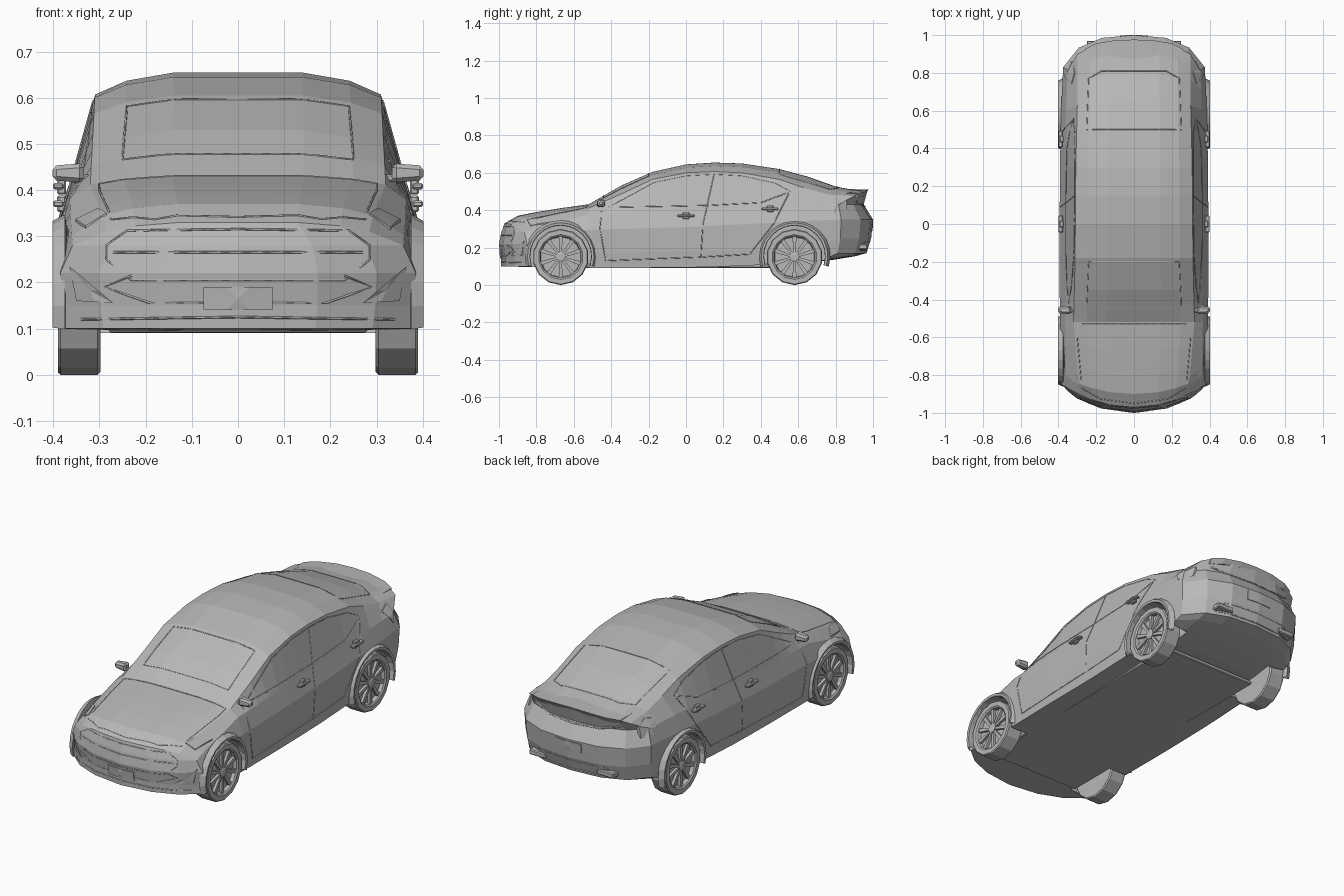
import bpy, bmesh, math
from mathutils import Vector
from mathutils.bvhtree import BVHTree

if "Cube" in bpy.data.objects:
    bpy.data.objects.remove(bpy.data.objects["Cube"])

paint = bpy.data.materials.new("grey_paint")
paint.diffuse_color = (0.48, 0.48, 0.48, 1)
paint.use_nodes = True
paint.node_tree.nodes["Principled BSDF"].inputs["Base Color"].default_value = paint.diffuse_color


def finish(name, bm):
    bmesh.ops.recalc_face_normals(bm, faces=bm.faces[:])
    me = bpy.data.meshes.new(name)
    bm.to_mesh(me)
    bm.free()
    me.materials.append(paint)
    ob = bpy.data.objects.new(name, me)
    bpy.context.collection.objects.link(ob)
    return ob


def lerp(curve, t):
    if t <= curve[0][0]:
        return curve[0][1]
    for (a, u), (b, v) in zip(curve, curve[1:]):
        if t <= b:
            return u + (v - u) * (t - a) / (b - a)
    return curve[-1][1]


def loft(bm, rings):
    for a, b in zip(rings, rings[1:]):
        for i in range(len(a)):
            j = (i + 1) % len(a)
            bm.faces.new((a[i], a[j], b[j], b[i]))


# ---- body shell: section curves along the length
TOP = [(-1, .33), (-.9, .37), (-.75, .4), (-.52, .432), (-.35, .53), (-.18, .605), (0, .645),
       (.15, .655), (.3, .65), (.5, .62), (.65, .58), (.8, .527), (.9, .508), (1, .505)]
EDGE_X = [(-1, .285), (-.52, .32), (-.18, .312), (.3, .308), (.65, .3), (1, .30)]
EDGE_Z = [(-1, .31), (-.9, .345), (-.52, .412), (-.35, .485), (-.18, .565), (0, .60),
          (.15, .607), (.3, .6), (.5, .565), (.65, .52), (.8, .485), (1, .475)]
WIDTH = [(-1, .385), (-.7, .39), (-.2, .395), (.3, .392), (.7, .385), (1, .375)]
SIDES = [  # (width factor, height curve): belt, shoulder, lower crease, sill
    (.93, [(-1, .28), (-.52, .38), (0, .40), (.5, .42), (1, .43)]),
    (1.0, [(-1, .22), (-.7, .29), (0, .31), (.6, .34), (1, .35)]),
    (.99, [(-1, .15), (-.5, .17), (.5, .19), (1, .25)]),
    (.97, [(-1, .10), (-.5, .09), (.1, .095), (.7, .12), (1, .17)])]
FRONT_BOW = [(0, 0), (.1, .005), (.2, .03), (.31, .08), (.385, .15)]
REAR_BOW = [(0, 0), (.1, .003), (.2, .02), (.3, .07), (.375, .17)]
FRONT_ROWS, REAR_ROWS = (.03, .012, 0, .01, .012), (-.03, -.05, 0, -.01, -.035)
COLS, RISE = (0, .45, .78, 1), (1, .99, .62, 0)
STATIONS = (-1, -.9, -.8, -.67, -.52, -.43, -.35, -.27, -.18, -.09, 0, .15, .3, .4, .5, .65, .8, .9, 1)


def bow(x, y):
    front = max(0, (-.55 - y) / .45) * lerp(FRONT_BOW, abs(x))
    return y + front - max(0, (y - .5) / .5) * lerp(REAR_BOW, abs(x))


def grid_point(y, row, frac):
    """Point on a cross section; row 0 is the top, row 4 the bottom, frac runs -1..1 across."""
    if row == 0:
        x, ez = frac * lerp(EDGE_X, y), lerp(EDGE_Z, y)
        z = ez + (lerp(TOP, y) - ez) * RISE[COLS.index(abs(frac))]
    else:
        k, zc = SIDES[row - 1]
        x, z = frac * k * lerp(WIDTH, y), lerp(zc, y)
    yy = bow(x, y)
    if y == -1:
        yy += FRONT_ROWS[row]
    elif y == 1:
        yy += REAR_ROWS[row]
    return Vector((x, yy, z))


def body_shell():
    bm = bmesh.new()
    fr = [-c for c in reversed(COLS[1:])] + list(COLS)
    loop = ([(0, f) for f in fr] + [(r, 1) for r in (1, 2, 3)] +
            [(4, f) for f in reversed(fr)] + [(r, -1) for r in (3, 2, 1)])
    rings = [[bm.verts.new(grid_point(y, r, f)) for r, f in loop] for y in STATIONS]
    loft(bm, rings)
    for y, ring in ((-1, rings[0]), (1, rings[-1])):   # bumpers close both ends
        known = dict(zip(loop, ring))
        for r in range(5):
            for f in fr:
                if (r, f) not in known:
                    known[r, f] = bm.verts.new(grid_point(y, r, f))
        for r in range(4):
            for a, b in zip(fr, fr[1:]):
                bm.faces.new((known[r, a], known[r, b], known[r + 1, b], known[r + 1, a]))
    return finish("body_shell", bm)


WHEELS = [(s, y) for s in (1, -1) for y in (-.67, .58)]
body = body_shell()
depsgraph = bpy.context.evaluated_depsgraph_get()
tree = BVHTree.FromObject(body, depsgraph)


# ---- wheels, arches and wheel wells
def lathe(bm, profile, s, y, z, n, start=0, arc=2 * math.pi, cap=False):
    full = arc > 6
    steps = n if full else n + 1
    rings = []
    for i in range(steps):
        a = start + arc * i / n
        rings.append([bm.verts.new((s * x, y + r * math.cos(a), z + r * math.sin(a))) for x, r in profile])
    pairs = list(zip(rings, rings[1:])) + ([(rings[-1], rings[0])] if full else [])
    for a, b in pairs:
        for i in range(len(profile) - (1 if cap else 0)):
            j = (i + 1) % len(profile)
            bm.faces.new((a[i], a[j], b[j], b[i]))
    if cap:
        bm.faces.new([r[0] for r in rings])
        bm.faces.new([r[-1] for r in rings])


for s, y in WHEELS:
    bm = bmesh.new()
    lathe(bm, [(.27, .165), (.6, .165)], s, y, .155, 20, cap=True)
    cutter = finish("wheel_well_cutter", bm)
    cutter.hide_render = True
    cutter.hide_set(True)
    mod = body.modifiers.new("wheel_well", 'BOOLEAN')
    mod.object, mod.operation, mod.solver = cutter, 'DIFFERENCE', 'EXACT'

    bm = bmesh.new()
    lathe(bm, [(.37, .163), (.40, .165), (.402, .178), (.375, .192)], s, y, .155, 14, -.3, math.pi + .6)
    finish("wheel_arch", bm)

    bm = bmesh.new()
    lathe(bm, [(.298, .11), (.298, .144), (.304, .15), (.384, .15), (.39, .145), (.39, .12),
               (.384, .112), (.366, .108)], s, y, .15, 14, -math.pi / 2, cap=True)
    finish("tyre", bm)

    bm = bmesh.new()
    lathe(bm, [(.36, .027), (.384, .027), (.388, .018)], s, y, .15, 10, cap=True)
    for k in range(10):   # tapered spokes
        a = k * math.pi / 5 + math.pi / 10
        u, t = Vector((0, math.cos(a), math.sin(a))), Vector((0, -math.sin(a), math.cos(a)))
        c = Vector((0, y, .15))
        rings = [[bm.verts.new(c + u * r + t * w * e + Vector((s * x, 0, 0)))
                  for x, e in ((.36, -1), (.38, -1), (.38, 1), (.36, 1))] for r, w in ((.02, .006), (.113, .011))]
        loft(bm, rings)
    finish("wheel_spokes", bm)


# ---- details laid on the shell
def hit(d, s, p):
    a, b = p
    start, way = {'side': ((s * 2, a, b), (-s, 0, 0)), 'front': ((s * a, -2, b), (0, 1, 0)),
                  'back': ((s * a, 2, b), (0, -1, 0)), 'top': ((s * a, b, 2), (0, 0, -1))}[d]
    loc = tree.ray_cast(Vector(start), Vector(way))[0]
    return loc, Vector(way)


def sample(pts, closed, step=.04):
    ends = pts[1:] + (pts[:1] if closed else [])
    out = []
    for p, q in zip(pts, ends):
        n = max(1, int(math.dist(p, q) / step))
        out += [(p[0] + (q[0] - p[0]) * i / n, p[1] + (q[1] - p[1]) * i / n) for i in range(n)]
    return out if closed else out + [pts[-1]]


def seam(name, d, pts, closed=False, sides=(1, -1), w=.0025):
    """Thin line that follows the shell."""
    for s in sides:
        hits = [h for h in (hit(d, s, p)[0] for p in sample(pts, closed)) if h]
        cu = bpy.data.curves.new(name, 'CURVE')
        cu.dimensions, cu.bevel_depth, cu.bevel_resolution = '3D', w, 0
        sp = cu.splines.new('POLY')
        sp.points.add(len(hits) - 1)
        for q, h in zip(sp.points, hits):
            q.co = (*h, 1)
        sp.use_cyclic_u = closed
        cu.materials.append(paint)
        bpy.context.collection.objects.link(bpy.data.objects.new(name, cu))


def panel(name, d, pts, sides=(1, -1), lift=.006):
    """Shallow raised plate with the given outline."""
    for s in sides:
        bm = bmesh.new()
        pp = sample(pts, True)
        mid = (sum(p[0] for p in pp) / len(pp), sum(p[1] for p in pp) / len(pp))
        hits = [(h, w) for h, w in (hit(d, s, p) for p in pp) if h]
        low = [bm.verts.new(h + w * .01) for h, w in hits]
        top = [bm.verts.new(h - w * lift) for h, w in hits]
        loft(bm, [low, top])
        h, w = hit(d, s, mid)
        c = bm.verts.new(h - w * lift)
        for i in range(len(top)):
            bm.faces.new((top[i - 1], top[i], c))
        finish(name, bm)


def box(name, centre, size, bevel=.006, taper=1):
    bm = bmesh.new()
    bmesh.ops.create_cube(bm, size=1)
    for v in bm.verts:
        k = taper if v.co.x * centre[0] > 0 else 1
        v.co = Vector((v.co.x * size[0], v.co.y * size[1] * k, v.co.z * size[2] * k)) + Vector(centre)
    bmesh.ops.bevel(bm, geom=bm.edges[:], offset=bevel, segments=1, affect='EDGES')
    return finish(name, bm)


both, one = (1, -1), (1,)
# front end
seam("bonnet_edge", 'top', [(0, -.95), (.18, -.925), (.275, -.87), (.30, -.6), (.30, -.53), (0, -.53)])
seam("windscreen_edge", 'top', [(0, -.44), (.25, -.44), (.24, -.2), (0, -.2)])
seam("grille_edge", 'front', [(0, .315), (.24, .312), (.285, .28), (.285, .25), (.23, .205), (0, .205)])
seam("grille_bar", 'front', [(0, .265), (.27, .265)])
seam("lower_intake", 'front', [(.23, .215), (.29, .19), (.19, .155), (0, .155)])
seam("bumper_lip", 'front', [(0, .125), (.34, .12)])
panel("front_plate", 'front', [(-.075, .14), (.075, .14), (.075, .19), (-.075, .19)], one, .005)
panel("fog_light", 'front', [(.27, .155), (.35, .16), (.365, .235)])
panel("headlight", 'top', [(.285, -.85), (.33, -.83), (.352, -.72), (.305, -.77)])
# rear end
seam("rear_window_edge", 'top', [(0, .81), (.17, .81), (.24, .77), (.25, .5), (0, .5)])
seam("boot_gap", 'back', [(0, .42), (.15, .425), (.25, .45)], w=.005)
panel("rear_plate", 'back', [(-.075, .29), (.075, .29), (.075, .34), (-.075, .34)], one, .004)
panel("tail_light", 'side', [(.74, .455), (.80, .47), (.86, .45), (.86, .39), (.79, .385)], lift=.005)
seam("diffuser_edge", 'back', [(0, .235), (.2, .235), (.24, .185), (0, .185)])
# sides
seam("front_door_seam", 'side', [(-.45, .41), (-.46, .30), (-.43, .13), (.08, .15), (.09, .32), (.15, .59)])
seam("rear_door_seam", 'side', [(.09, .15), (.34, .165), (.47, .33), (.55, .49)])
seam("side_window", 'side', [(-.42, .415), (-.28, .49), (-.17, .55), (0, .585), (.15, .593), (.3, .585),
                             (.48, .545), (.56, .50), (.4, .44), (.1, .425)], True)
for s in both:
    for y, z in ((0, .37), (.45, .408)):
        box("door_handle", (s * .389, y, z), (.024, .09, .014), .004)
        box("handle_base", (s * .382, y, z), (.02, .035, .036), .004)
    box("mirror", (s * .368, -.455, .437), (.068, .045, .042), .009, .75)
    box("mirror_stem", (s * .335, -.455, .426), (.05, .025, .016), .004)
    box("exhaust_outlet", (s * .2, .945, .205), (.1, .05, .028), .005)
# spoiler lip and flat underbody
bm = bmesh.new()
rings = []
for x in (-.26, -.2, -.1, 0, .1, .2, .26):
    y = .97 - lerp(REAR_BOW, abs(x))
    z = .505 - .3 * x * x
    rings.append([bm.verts.new((x, y + a, z + b)) for a, b in ((-.10, .008), (.006, .006), (-.01, -.02), (-.10, -.03))])
loft(bm, rings)
for r in (rings[0], rings[-1]):
    bm.faces.new(r)
finish("spoiler", bm)
box("underbody", (0, -.1, .102), (.56, 1.4, .02), .004)
